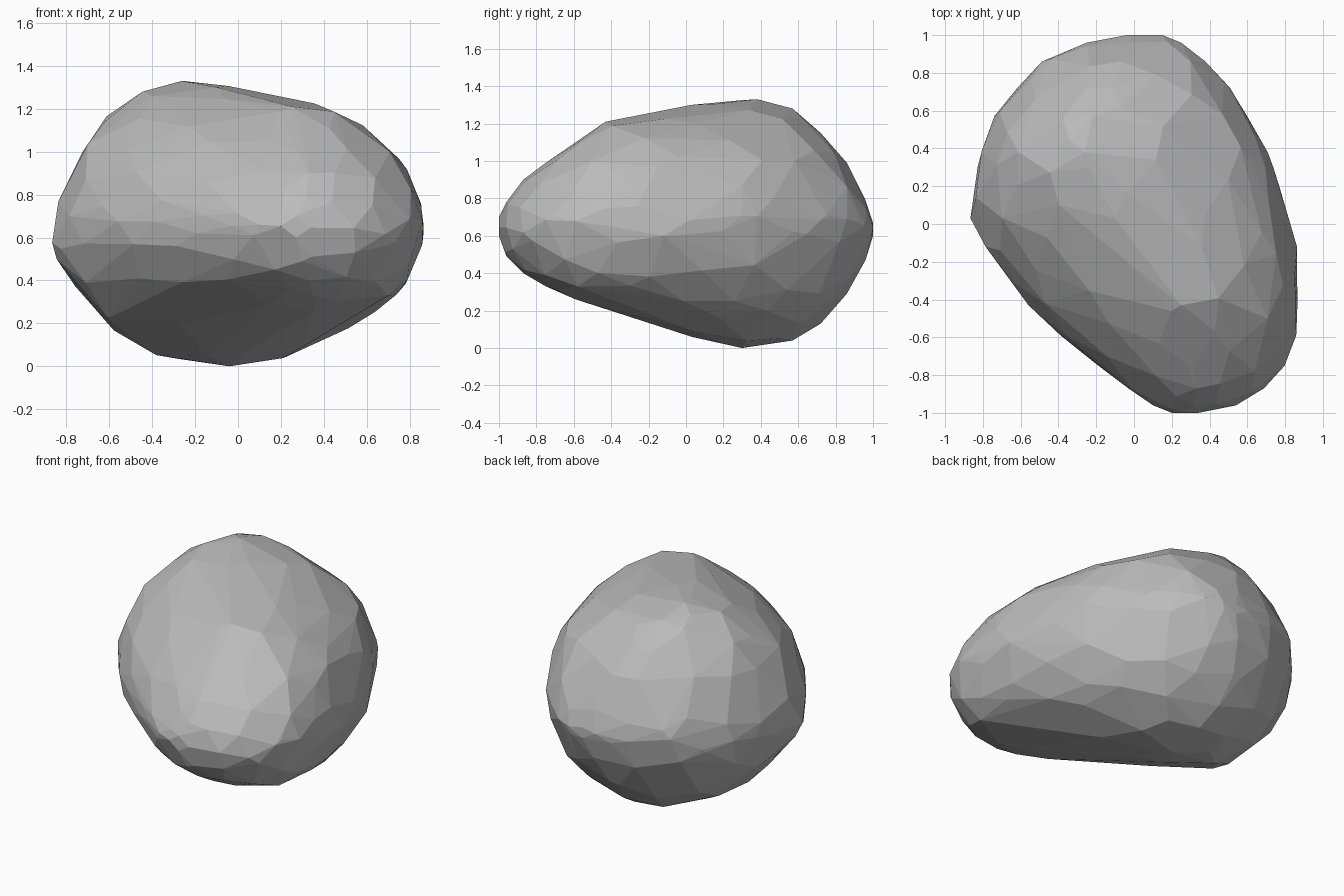
import bpy
import bmesh
import random
from math import sin, cos, pi, sqrt
from mathutils import Vector

random.seed(4)

# Remove the default cube
cube = bpy.data.objects.get("Cube")
if cube:
    bpy.data.objects.remove(cube, do_unlink=True)

# Stone profile along its length:
# y, left edge, right edge, underside, top, crest x, keel x
SECTIONS = [
    (-1.0, .2, .34, .6, .7, .27, .27),
    (-.96, .1, .54, .49, .78, .32, .3),
    (-.87, -.03, .69, .4, .9, .33, .33),
    (-.75, -.19, .8, .33, .99, .32, .35),
    (-.59, -.39, .86, .26, 1.1, .3, .36),
    (-.43, -.56, .865, .24, 1.21, .25, .34),
    (-.12, -.79, .865, .13, 1.27, .05, .1),
    (.03, -.87, .82, .06, 1.3, -.1, .02),
    (.3, -.83, .74, 0, 1.325, -.24, -.04),
    (.38, -.81, .71, .01, 1.33, -.26, -.04),
    (.57, -.74, .6, .04, 1.28, -.22, -.03),
    (.72, -.62, .51, .13, 1.15, -.12, -.05),
    (.86, -.49, .38, .29, .99, -.07, -.05),
    (.96, -.25, .25, .47, .79, 0, 0),
    (1.0, -.04, .15, .6, .67, .05, .05),
]
WAIST = .65


def section_at(y):
    """Blend the two profile rows on either side of y."""
    for a, b in zip(SECTIONS, SECTIONS[1:]):
        if y <= b[0]:
            t = (y - a[0]) / (b[0] - a[0])
            return [p + (q - p) * t for p, q in zip(a, b)]
    return SECTIONS[-1]


def power(value, n):
    return (1 if value > 0 else -1) * abs(value) ** (2 / n)


def surface_point(y, angle):
    """Point on the skewed oval section at y."""
    _, left, right, low, high, crest, keel = section_at(y)
    mid, half = (left + right) / 2, (right - left) / 2
    c, s = cos(angle), sin(angle)
    if s > 0:
        n = 2 + .25 * max(0, y) if c > 0 else 1.88
        reach, tip = high - WAIST, crest - mid
    else:
        n = 2.25 - .25 * max(0, min(1, 2 * y + .5)) if c > 0 else 2.2
        reach, tip = WAIST - low, keel - mid
    c, s = power(c, n), power(s, n)
    return Vector((mid + half * c + tip * abs(s) ** 3, y, WAIST + reach * s))


# Corners along the crest, keel and both flanks
bm = bmesh.new()
for row in SECTIONS:
    for quarter in range(4):
        drift = random.uniform(-.12, .12) if quarter % 2 == 0 else 0
        bm.verts.new(surface_point(row[0], quarter * pi / 2 + drift))

# Corners scattered evenly over the rest of the stone
COUNT = 150
GOLDEN = pi * (3 - sqrt(5))
for i in range(COUNT):
    y = -1 + 2 * (i + .5) / COUNT
    bm.verts.new(surface_point(y, i * GOLDEN + random.uniform(-.15, .15)))

# Wrap the corners in flat facets
bmesh.ops.convex_hull(bm, input=bm.verts)
loose = [v for v in bm.verts if not v.link_faces]
bmesh.ops.delete(bm, geom=loose, context='VERTS')

# Merge nearly level facets into broader planes
bmesh.ops.dissolve_limit(bm, angle_limit=.05, verts=bm.verts, edges=bm.edges)
bmesh.ops.recalc_face_normals(bm, faces=bm.faces)

mesh = bpy.data.meshes.new("stone")
bm.to_mesh(mesh)
bm.free()
stone = bpy.data.objects.new("stone", mesh)
bpy.context.collection.objects.link(stone)

# Plain grey stone colour
grey = bpy.data.materials.new("stone grey")
grey.use_nodes = True
colour = (.5, .5, .5, 1)
grey.diffuse_color = colour
grey.node_tree.nodes["Principled BSDF"].inputs["Base Color"].default_value = colour
mesh.materials.append(grey)
